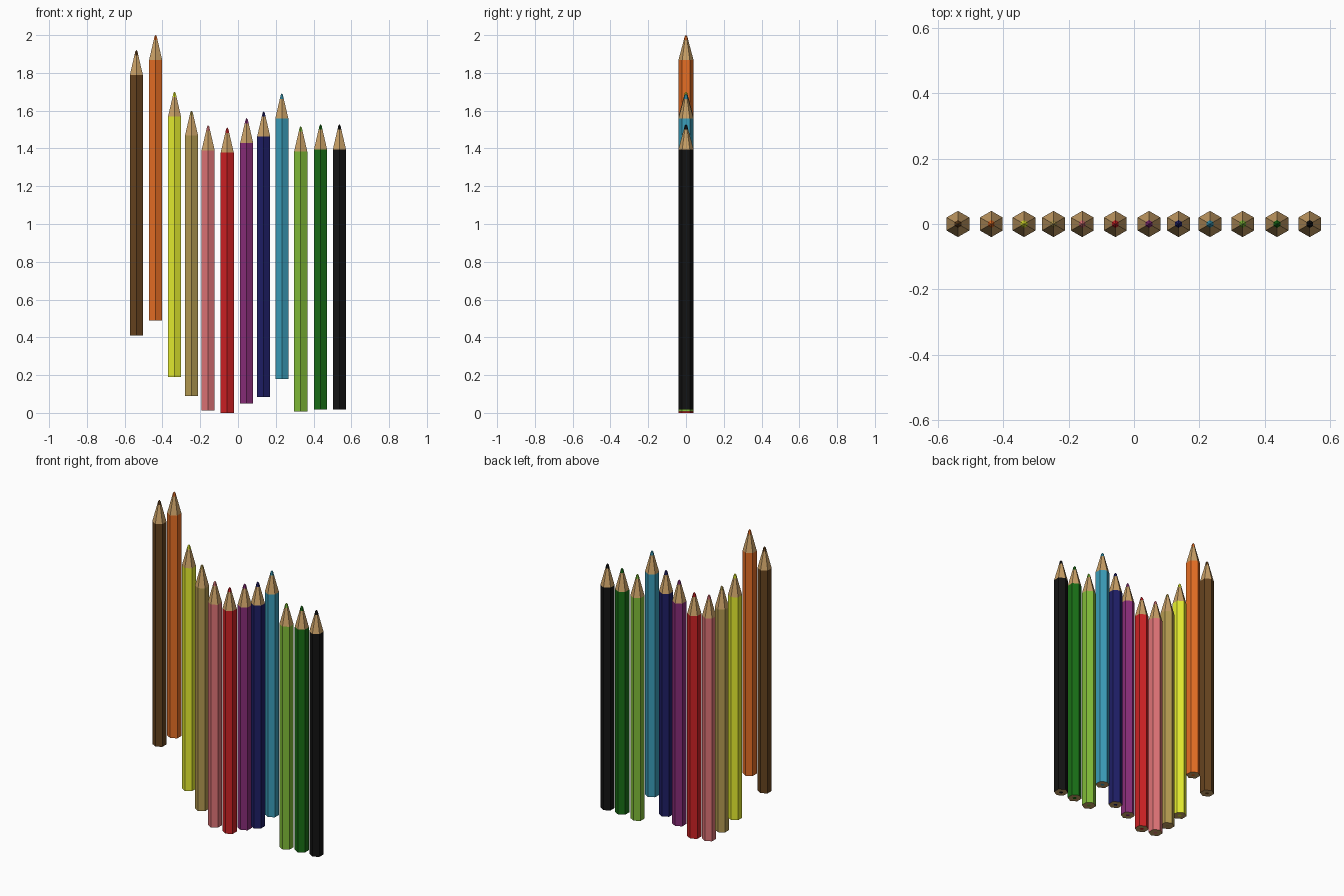
import bpy, bmesh
from math import sin, cos, pi

if "Cube" in bpy.data.objects:
    bpy.data.objects.remove(bpy.data.objects["Cube"])

R = 0.04  # hexagon radius, corners facing front and back

# name, x, base height, paint colour as seen on screen
PENCILS = [
    ("brown", -0.538, 0.41, (0.40, 0.27, 0.14)),
    ("orange", -0.436, 0.49, (0.90, 0.43, 0.16)),
    ("yellow", -0.336, 0.19, (0.90, 0.93, 0.20)),
    ("tan", -0.246, 0.09, (0.70, 0.60, 0.32)),
    ("pink", -0.158, 0.012, (0.87, 0.45, 0.46)),
    ("red", -0.057, 0.0, (0.80, 0.15, 0.16)),
    ("purple", 0.046, 0.05, (0.53, 0.19, 0.47)),
    ("navy", 0.136, 0.085, (0.14, 0.14, 0.40)),
    ("blue", 0.232, 0.18, (0.24, 0.61, 0.72)),
    ("light_green", 0.332, 0.007, (0.50, 0.73, 0.23)),
    ("dark_green", 0.437, 0.017, (0.12, 0.43, 0.11)),
    ("black", 0.537, 0.017, (0.10, 0.10, 0.10)),
]

# rings as (radius, height); each band's slot: 0 paint, 1 wood
RINGS = [(0.012, 0), (R, 0), (R, 1.378), (0.012, 1.483), (0.007, 1.503)]
SLOTS = [1, 0, 1, 0]


def material(name, rgb):
    mat = bpy.data.materials.new(name)
    mat.diffuse_color = (*(c ** 2.2 for c in rgb), 1)  # screen to linear
    mat.use_nodes = True
    mat.node_tree.nodes["Principled BSDF"].inputs["Base Color"].default_value = mat.diffuse_color
    return mat


def pencil(name, x, z, paint):
    bm = bmesh.new()
    rings = [[bm.verts.new((r * sin(i * pi / 3), r * cos(i * pi / 3), h))
              for i in range(6)] for r, h in RINGS]
    # base wood, painted barrel, sharpened cone, lead point
    for a, b, slot in zip(rings, rings[1:], SLOTS):
        for i in range(6):
            j = (i + 1) % 6
            bm.faces.new((a[i], a[j], b[j], b[i])).material_index = slot
    bm.faces.new(rings[0])
    tip = bm.verts.new((0, 0, 1.511))
    top = rings[-1]
    for i in range(6):
        bm.faces.new((top[i], top[(i + 1) % 6], tip))
    bmesh.ops.recalc_face_normals(bm, faces=bm.faces)
    mesh = bpy.data.meshes.new(name)
    bm.to_mesh(mesh)
    bm.free()
    mesh.materials.append(paint)
    mesh.materials.append(wood)
    obj = bpy.data.objects.new(name, mesh)
    obj.location = (x, 0, z)
    bpy.context.collection.objects.link(obj)


wood = material("wood", (0.78, 0.62, 0.40))
for colour, x, z, rgb in PENCILS:
    pencil(colour + "_pencil", x, z, material(colour + "_paint", rgb))
